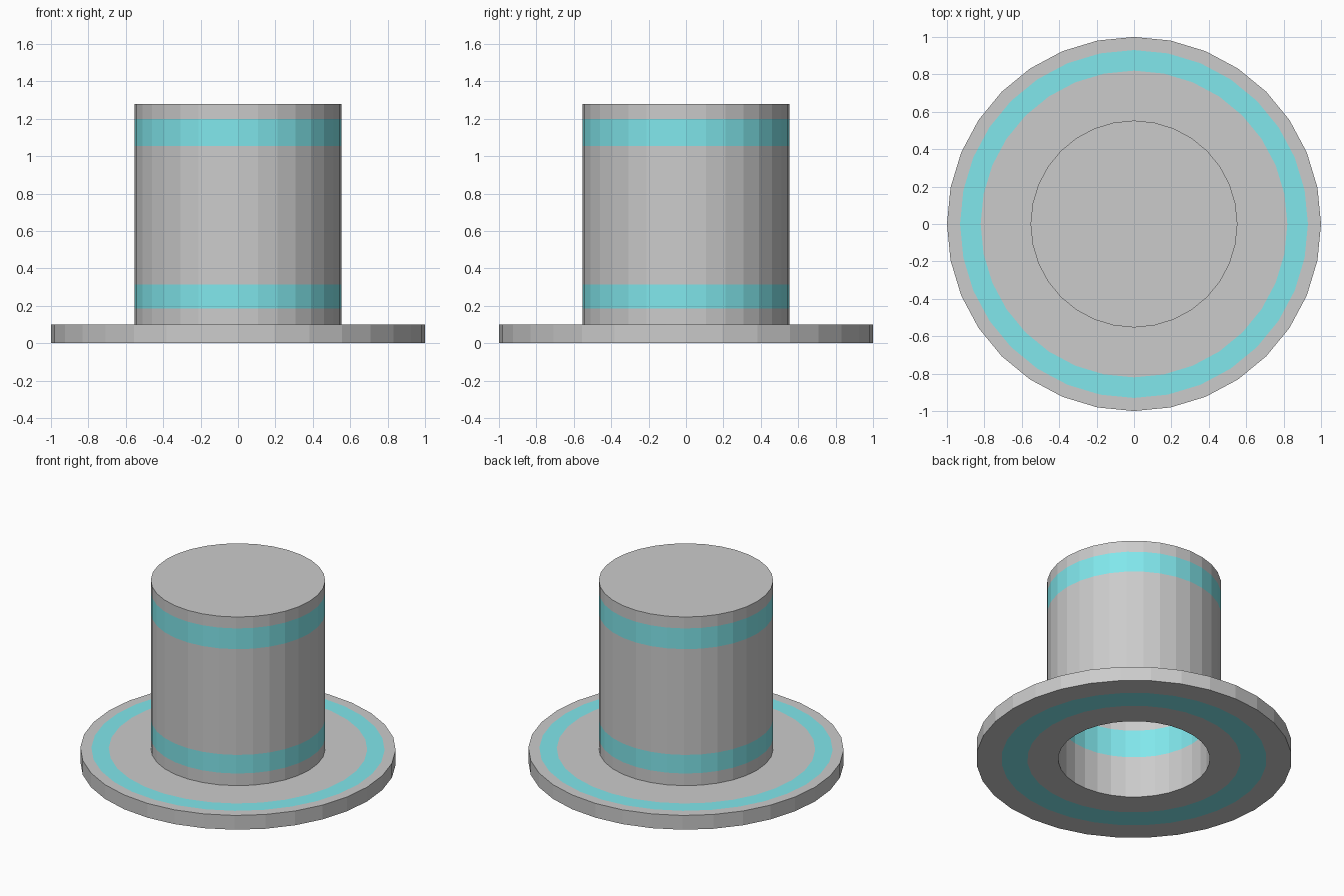
import bpy
import bmesh
from math import cos, sin, tau

if "Cube" in bpy.data.objects:
    bpy.data.objects.remove(bpy.data.objects["Cube"])

SIDES = 32

# Cross-section as (radius, height, colour of the strip leading to the next point)
PROFILE = [
    # outside: crown top edge down to the brim
    (0.553, 1.28, 0), (0.553, 1.20, 1), (0.553, 1.055, 0),
    (0.553, 0.315, 1), (0.553, 0.185, 0), (0.553, 0.10, 0),
    # brim top, edge and underside
    (0.82, 0.10, 1), (0.93, 0.10, 0), (1.0, 0.10, 0), (1.0, 0.0, 0),
    (0.841, 0.0, 1), (0.677, 0.0, 0), (0.481, 0.0, 0),
    # inside wall up to the ceiling
    (0.481, 0.29, 1), (0.481, 0.485, 0), (0.481, 0.76, 1),
    (0.481, 0.95, 0), (0.481, 1.21, 0),
]


def ring(bm, radius, z):
    return [bm.verts.new((radius * cos(tau * i / SIDES),
                          radius * sin(tau * i / SIDES), z))
            for i in range(SIDES)]


bm = bmesh.new()
rings = [ring(bm, r, z) for r, z, _ in PROFILE]

# Walls and brim, striped by material slot
for (_, _, colour), a, b in zip(PROFILE, rings, rings[1:]):
    for i in range(SIDES):
        j = (i + 1) % SIDES
        face = bm.faces.new((a[i], b[i], b[j], a[j]))
        face.material_index = colour

# Crown top and inner ceiling
bm.faces.new(rings[0])
bm.faces.new(rings[-1][::-1])
bmesh.ops.recalc_face_normals(bm, faces=bm.faces[:])

mesh = bpy.data.meshes.new("top_hat")
bm.to_mesh(mesh)
bm.free()

# Plain grey body and teal bands
grey = bpy.data.materials.new("grey")
grey.diffuse_color = (0.8, 0.8, 0.8, 1)
grey.use_nodes = True
grey.node_tree.nodes["Principled BSDF"].inputs["Base Color"].default_value = grey.diffuse_color
teal = bpy.data.materials.new("teal_band")
teal.diffuse_color = (0.22, 0.8, 0.84, 1)
teal.use_nodes = True
teal.node_tree.nodes["Principled BSDF"].inputs["Base Color"].default_value = teal.diffuse_color
mesh.materials.append(grey)
mesh.materials.append(teal)

hat = bpy.data.objects.new("top_hat", mesh)
bpy.context.collection.objects.link(hat)
